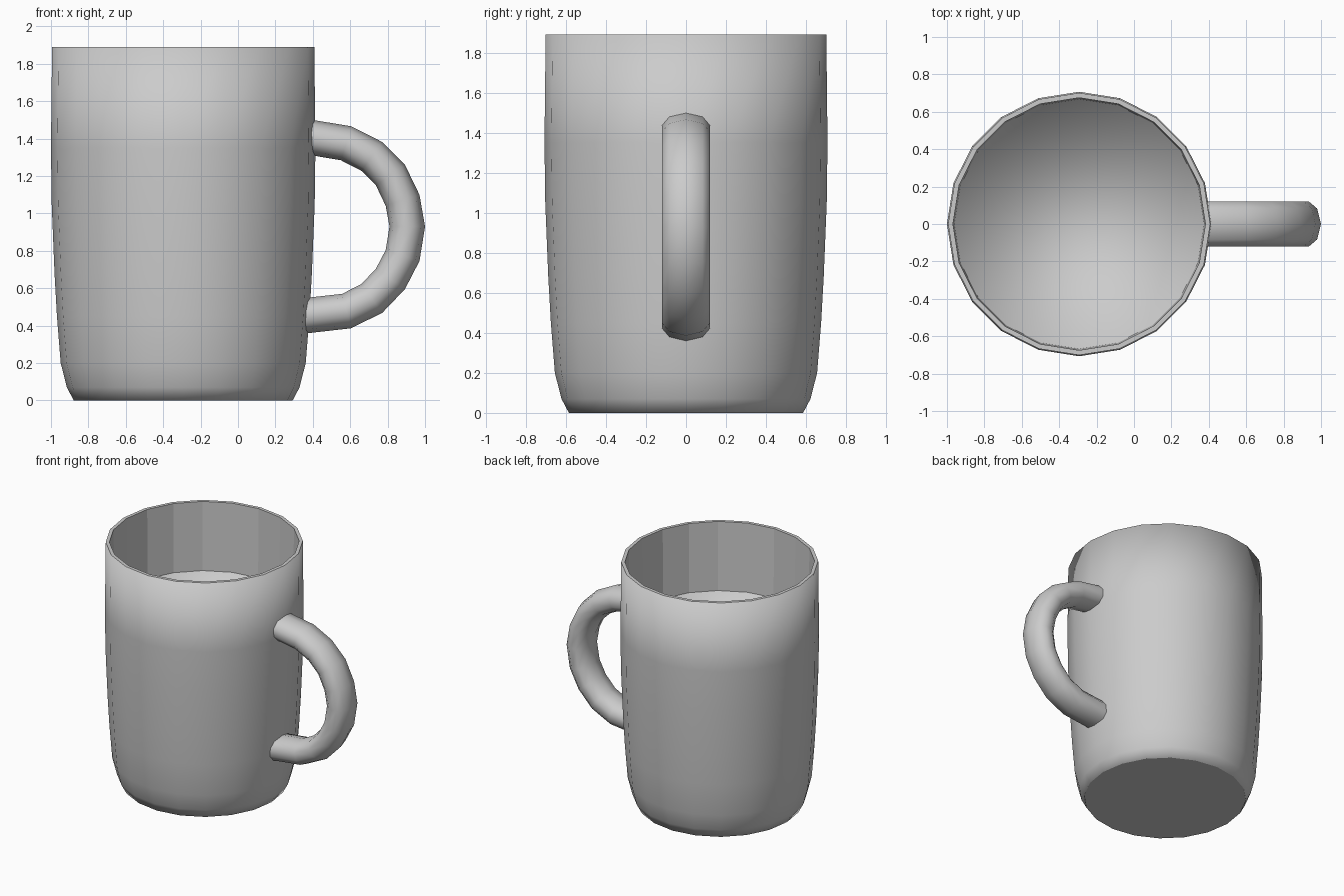
import bpy
from math import sin, cos, tau
from mathutils import Vector

if "Cube" in bpy.data.objects:
    bpy.data.objects.remove(bpy.data.objects["Cube"])

SIDES = 20
CX = -0.293


def loft(name, rings, flat_rows=(), cap_start=None, cap_end=None):
    """Bridge closed rings of points; caps are None, 'flat' or 'smooth'."""
    n = len(rings[0])
    verts = [p for ring in rings for p in ring]
    faces, smooth = [], []
    for i in range(len(rings) - 1):
        for j in range(n):
            k = (j + 1) % n
            faces.append((i * n + j, i * n + k, (i + 1) * n + k, (i + 1) * n + j))
            smooth.append(i not in flat_rows)
    if cap_start:
        faces.append(tuple(reversed(range(n))))
        smooth.append(cap_start == 'smooth')
    if cap_end:
        faces.append(tuple(range(len(verts) - n, len(verts))))
        smooth.append(cap_end == 'smooth')
    me = bpy.data.meshes.new(name)
    me.from_pydata(verts, [], faces)
    me.update()
    me.polygons.foreach_set("use_smooth", [True] * len(faces))
    # Averaged normals on smooth faces, face normals on flat ones
    normals = []
    for poly, soft in zip(me.polygons, smooth):
        for v in poly.vertices:
            nv = me.vertex_normals[v].vector if soft else poly.normal
            normals.append(tuple(nv))
    me.normals_split_custom_set(normals)
    ob = bpy.data.objects.new(name, me)
    bpy.context.collection.objects.link(ob)
    return ob


# Cup: outer wall from the base up, over the rim, down to the inner surface
profile = [(0.585, 0), (0.622, 0.07), (0.655, 0.2), (0.675, 0.45),
           (0.688, 0.68), (0.703, 1.05), (0.707, 1.35), (0.701, 1.89),
           (0.675, 1.89), (0.668, 1.35)]
rings = [[(CX + r * cos(tau * j / SIDES), r * sin(tau * j / SIDES), z)
          for j in range(SIDES)] for r, z in profile]
loft("cup", rings, flat_rows=(7, 8), cap_start='flat', cap_end='smooth')

# Handle: ten-sided oval section swept along a C-shaped path in the xz plane
path = [Vector(p) for p in [
    (0.393, 1.406), (0.578, 1.375), (0.715, 1.305), (0.815, 1.205),
    (0.880, 1.07), (0.905, 0.93), (0.880, 0.775), (0.815, 0.65),
    (0.715, 0.545), (0.58, 0.478), (0.35, 0.452)]]
half = [(0, 0.095), (0.083, 0.074), (0.12, 0.03),
        (0.12, -0.03), (0.083, -0.074), (0, -0.095)]
section = half + [(-y, d) for y, d in half[-2:0:-1]]
rings = []
for i, p in enumerate(path):
    if i == 0:
        out = Vector((0, 1))
    elif i == len(path) - 1:
        out = Vector((0, -1))
    else:
        t = (path[i + 1] - path[i - 1]).normalized()
        out = Vector((-t.y, t.x))
    rings.append([(p.x + d * out.x, y, p.y + d * out.y) for y, d in section])
# Reverse the section so the faces point outwards
handle = loft("handle", [r[::-1] for r in rings])
